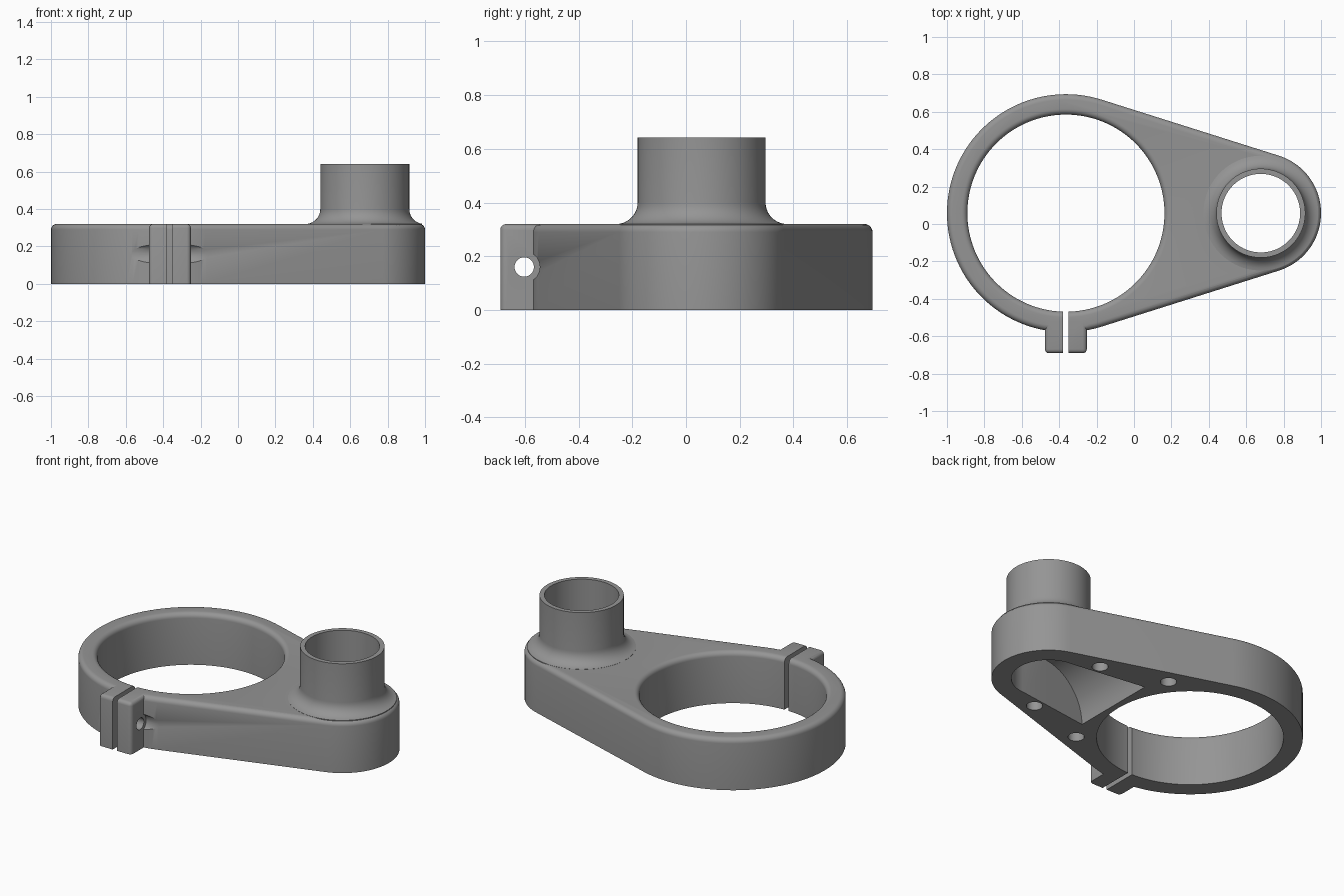
import bpy, bmesh, math
from math import sin, cos, pi

if "Cube" in bpy.data.objects:
    bpy.data.objects.remove(bpy.data.objects["Cube"])

RX, SX, CY = -0.364, 0.678, 0.058      # ring centre x, spout centre x, shared y
H, FIL = 0.32, 0.03                    # plate height, edge rounding
R_BIG, R_SMALL, R_HOLE, R_BORE = 0.636, 0.322, 0.527, 0.21


def make(name, bm):
    bmesh.ops.recalc_face_normals(bm, faces=bm.faces)
    me = bpy.data.meshes.new(name)
    bm.to_mesh(me)
    bm.free()
    ob = bpy.data.objects.new(name, me)
    bpy.context.collection.objects.link(ob)
    return ob


def loft(name, loops):
    """Closed solid through a list of equal-length point loops."""
    bm = bmesh.new()
    rows = [[bm.verts.new(p) for p in lp] for lp in loops]
    n = len(rows[0])
    for a, b in zip(rows, rows[1:]):
        for i in range(n):
            j = (i + 1) % n
            bm.faces.new((a[i], a[j], b[j], b[i]))
    bm.faces.new(rows[0])
    bm.faces.new(rows[-1])
    return make(name, bm)


def turned(name, x, y, profile, n=96):
    """Solid turned about a vertical axis from (radius, z) points."""
    return loft(name, [[(x + r * cos(2 * pi * i / n), y + r * sin(2 * pi * i / n), z)
                        for i in range(n)] for r, z in profile])


def rod_x(name, x0, x1, y, z, r, n=40):
    return loft(name, [[(x, y + r * cos(2 * pi * i / n), z + r * sin(2 * pi * i / n))
                        for i in range(n)] for x in (x0, x1)])


def box(name, x0, x1, y0, y1, z0, z1):
    return loft(name, [[(x0, y0, z), (x1, y0, z), (x1, y1, z), (x0, y1, z)] for z in (z0, z1)])


def combine(target, other, op):
    m = target.modifiers.new("join", 'BOOLEAN')
    m.operation, m.solver, m.object = op, 'EXACT', other
    bpy.context.view_layer.objects.active = target
    bpy.ops.object.modifier_apply(modifier=m.name)
    bpy.data.objects.remove(other)


# Teardrop outline: two arcs joined by tangent lines
tilt = math.acos((R_BIG - R_SMALL) / (SX - RX))


def outline(d, z):
    pts = []
    for i in range(73):
        a = tilt + (2 * pi - 2 * tilt) * i / 72
        pts.append((RX + (R_BIG - d) * cos(a), CY + (R_BIG - d) * sin(a), z))
    for i in range(41):
        a = -tilt + 2 * tilt * i / 40
        pts.append((SX + (R_SMALL - d) * cos(a), CY + (R_SMALL - d) * sin(a), z))
    return pts


arc = [i * pi / 12 for i in range(7)]
body = loft("clamp_body", [outline(0, 0)] +
            [outline(FIL * (1 - cos(a)), H - FIL + FIL * sin(a)) for a in arc])

# Clamp lug with rounded outer and top edges
lug = box("clamp_lug", -0.476, -0.252, -0.691, -0.52, 0, H)
bm = bmesh.new()
bm.from_mesh(lug.data)
edges = [e for e in bm.edges
         if all(v.co.z > 0.1 for v in e.verts) and any(v.co.y < -0.6 for v in e.verts)
         or all(v.co.y < -0.6 for v in e.verts) and abs(e.verts[0].co.z - e.verts[1].co.z) > 0.1]
bmesh.ops.bevel(bm, geom=edges, offset=0.022, segments=4, profile=0.5, affect='EDGES')
bm.to_mesh(lug.data)
bm.free()
combine(body, lug, 'UNION')

# Spout tube with a flared foot
foot = [(0.318 - 0.08 * sin(a), 0.40 - 0.08 * cos(a)) for a in [0.14 + i * (pi / 2 - 0.14) / 8 for i in range(9)]]
combine(body, turned("spout", SX, CY, [(foot[0][0], 0.30)] + foot + [(0.238, 0.641)]), 'UNION')

# Large ring opening with a rounded top lip
lip = [(R_HOLE + FIL * (1 - cos(a)), H - FIL + FIL * sin(a)) for a in arc]
combine(body, turned("ring_cut", RX, CY, [(R_HOLE, -0.1)] + lip + [(R_HOLE + FIL, 0.5)], 128), 'DIFFERENCE')

# Flared pocket under the plate, leading into the spout bore
pocket = []
for i in range(14):
    a = i * pi / 24
    x, z = (-0.477 + 0.29 * (1 - cos(a)), 0.29 * sin(a)) if i < 13 else (0.0, 0.29)
    w = 0.21 - 0.136 * x
    pocket.append([(SX + x, CY - w, -0.05), (SX + x, CY + w, -0.05),
                   (SX + x, CY + w, z), (SX + x, CY - w, z)])
combine(body, loft("pocket_cut", pocket), 'DIFFERENCE')
combine(body, turned("bore_cut", SX, CY, [(R_BORE, -0.1), (R_BORE, 0.8)]), 'DIFFERENCE')

# Blind screw holes in the underside
for s in (-1, 1):
    for dx, dy in ((-0.138, 0.288), (-0.543, 0.405)):
        combine(body, turned("screw_cut", SX + dx, CY + s * dy, [(0.046, -0.1), (0.046, 0.18)], 32), 'DIFFERENCE')

# Clamp slot, cross bolt hole and screw-head clearance on each side
combine(body, box("slot_cut", RX - 0.015, RX + 0.015, -0.8, -0.35, -0.1, 0.5), 'DIFFERENCE')
combine(body, rod_x("bolt_cut", -0.7, -0.1, -0.602, 0.16, 0.036), 'DIFFERENCE')
for x0, x1 in ((-0.75, -0.476), (-0.252, 0.02)):
    combine(body, rod_x("head_cut", x0, x1, -0.602, 0.16, 0.058), 'DIFFERENCE')

# Single grey material
grey = bpy.data.materials.new("grey")
grey.diffuse_color = (0.3, 0.3, 0.3, 1)
grey.use_nodes = True
grey.node_tree.nodes["Principled BSDF"].inputs["Base Color"].default_value = grey.diffuse_color
body.data.materials.clear()
body.data.materials.append(grey)
for p in body.data.polygons:
    p.material_index = 0
bpy.ops.object.select_all(action='DESELECT')
body.select_set(True)
bpy.context.view_layer.objects.active = body
bpy.ops.object.shade_smooth_by_angle(angle=math.radians(32))
